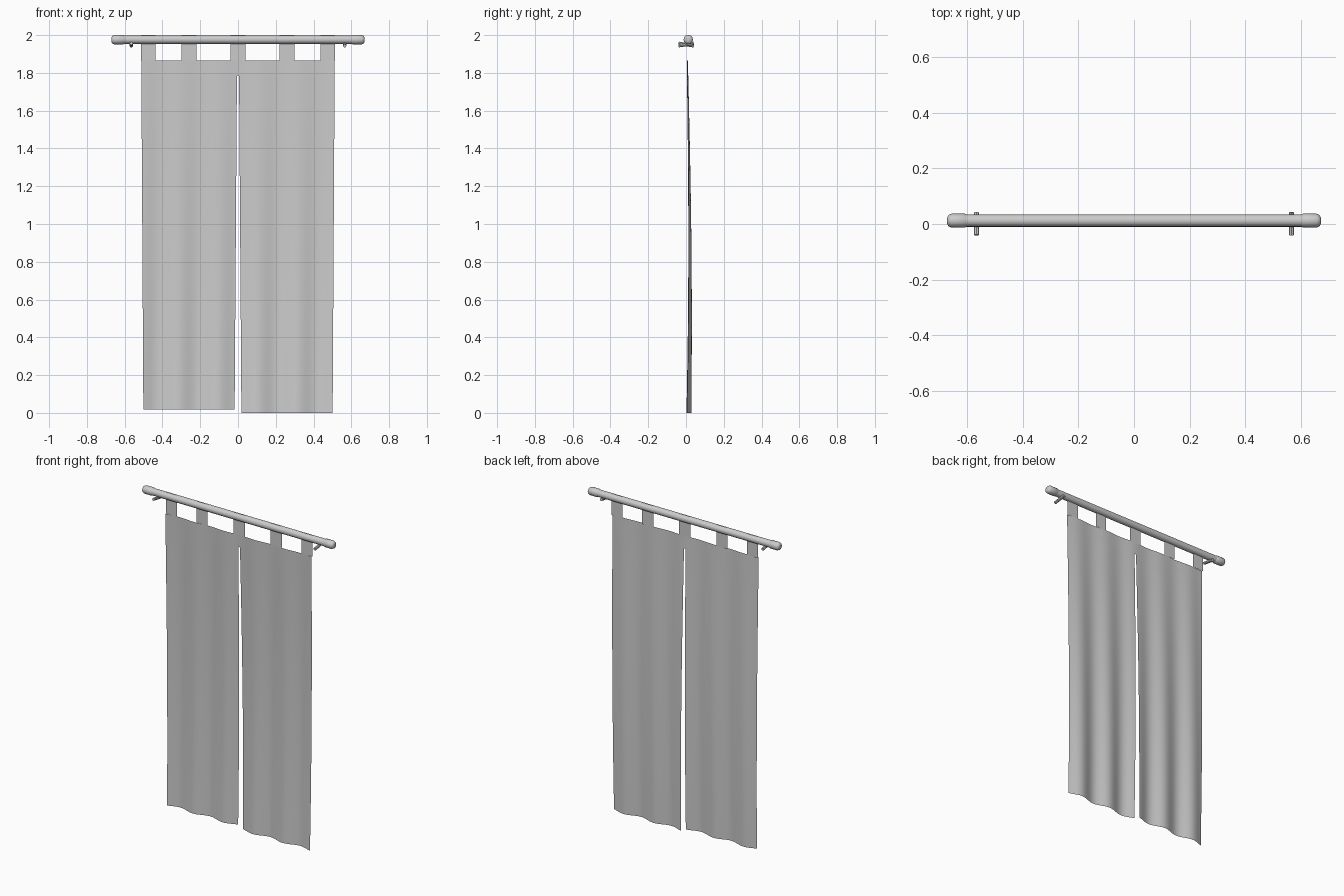
import bpy, bmesh, math
from mathutils import Vector

if "Cube" in bpy.data.objects:
    bpy.data.objects.remove(bpy.data.objects["Cube"])

ROD_Y, ROD_Z = 0.012, 1.976


def make_object(name, bm, smooth=True):
    mesh = bpy.data.meshes.new(name)
    bm.to_mesh(mesh)
    bm.free()
    obj = bpy.data.objects.new(name, mesh)
    bpy.context.collection.objects.link(obj)
    if smooth:
        bpy.ops.object.select_all(action='DESELECT')
        obj.select_set(True)
        bpy.context.view_layer.objects.active = obj
        bpy.ops.object.shade_smooth_by_angle(angle=math.radians(40))
    return obj


def lathe_x(name, profile, sides):
    """Closed turned part around the rod axis; profile is (x, radius)."""
    bm = bmesh.new()
    rings = []
    for x, r in profile:
        rings.append([bm.verts.new((x, ROD_Y + r * math.cos(2 * math.pi * i / sides),
                                    ROD_Z + r * math.sin(2 * math.pi * i / sides)))
                      for i in range(sides)])
    for a, b in zip(rings, rings[1:]):
        for i in range(sides):
            j = (i + 1) % sides
            bm.faces.new((a[i], a[j], b[j], b[i]))
    bm.faces.new(rings[0])
    bm.faces.new(rings[-1])
    bmesh.ops.recalc_face_normals(bm, faces=bm.faces)
    return make_object(name, bm)


# Rod with a rounded knob at each end
lathe_x("rod", [(-0.63, 0.022), (0.63, 0.022)], 16)
for side, s in (("left", -1), ("right", 1)):
    lathe_x(side + "_knob", [(s * x, r) for x, r in
            ((0.600, 0.021), (0.606, 0.025), (0.655, 0.025), (0.666, 0.020), (0.67, 0.012))], 12)

    # Slightly tilted peg under the rod
    bm = bmesh.new()
    bmesh.ops.create_cone(bm, cap_ends=True, segments=8, radius1=0.009, radius2=0.009, depth=0.082)
    axis = Vector((0, 0.98, s * 0.16))
    rot = axis.to_track_quat('Z', 'Y').to_matrix().to_4x4()
    bm.transform(rot)
    bmesh.ops.translate(bm, verts=bm.verts, vec=(s * 0.565, 0.001, 1.95))
    make_object(side + "_peg", bm)

# Flat cloth tabs holding the curtain
for n, x in enumerate((-0.475, -0.26, 0, 0.26, 0.475)):
    bm = bmesh.new()
    w = 0.039
    bm.faces.new([bm.verts.new(p) for p in
                  ((x - w, ROD_Y, 1.862), (x + w, ROD_Y, 1.862),
                   (x + w, ROD_Y, 2.0), (x - w, ROD_Y, 2.0))])
    make_object(f"tab_{n + 1}", bm, False)


def cloth_y(x, t):
    """Soft folds; t runs from 0 at the top to 1 at the hem."""
    mean = 0.007 + 0.014 * math.sin(math.pi * min(t, 1) * 0.8)
    amp = 0.003 + 0.010 * t
    return mean + amp * math.cos(2 * math.pi * (x - 0.01) / 0.21 + 0.4 * t)


# Split curtain: two panels joined along the top
COLS = 30
TOP, SLIT = 1.865, 1.785
heights = [TOP, 1.825, SLIT + 0.001, SLIT - 0.001]
bm = bmesh.new()
for s, hem in ((-1, 0.018), (1, 0.0)):
    rows = heights + [SLIT - 0.001 + (hem - SLIT + 0.001) * k / 24 for k in range(1, 25)]
    prev = None
    for z in rows:
        t = (TOP - z) / TOP
        inner = 0.0 if z > SLIT else 0.005 + 0.013 * t
        outer = 0.512 - 0.011 * t
        row = []
        for i in range(COLS + 1):
            x = s * (inner + (outer - inner) * i / COLS)
            row.append(bm.verts.new((x, cloth_y(x, t), z)))
        if prev:
            for i in range(COLS):
                quad = (prev[i], row[i], row[i + 1], prev[i + 1])
                bm.faces.new(quad if s > 0 else quad[::-1])
        prev = row
bmesh.ops.remove_doubles(bm, verts=bm.verts, dist=0.0003)
make_object("curtain", bm)
